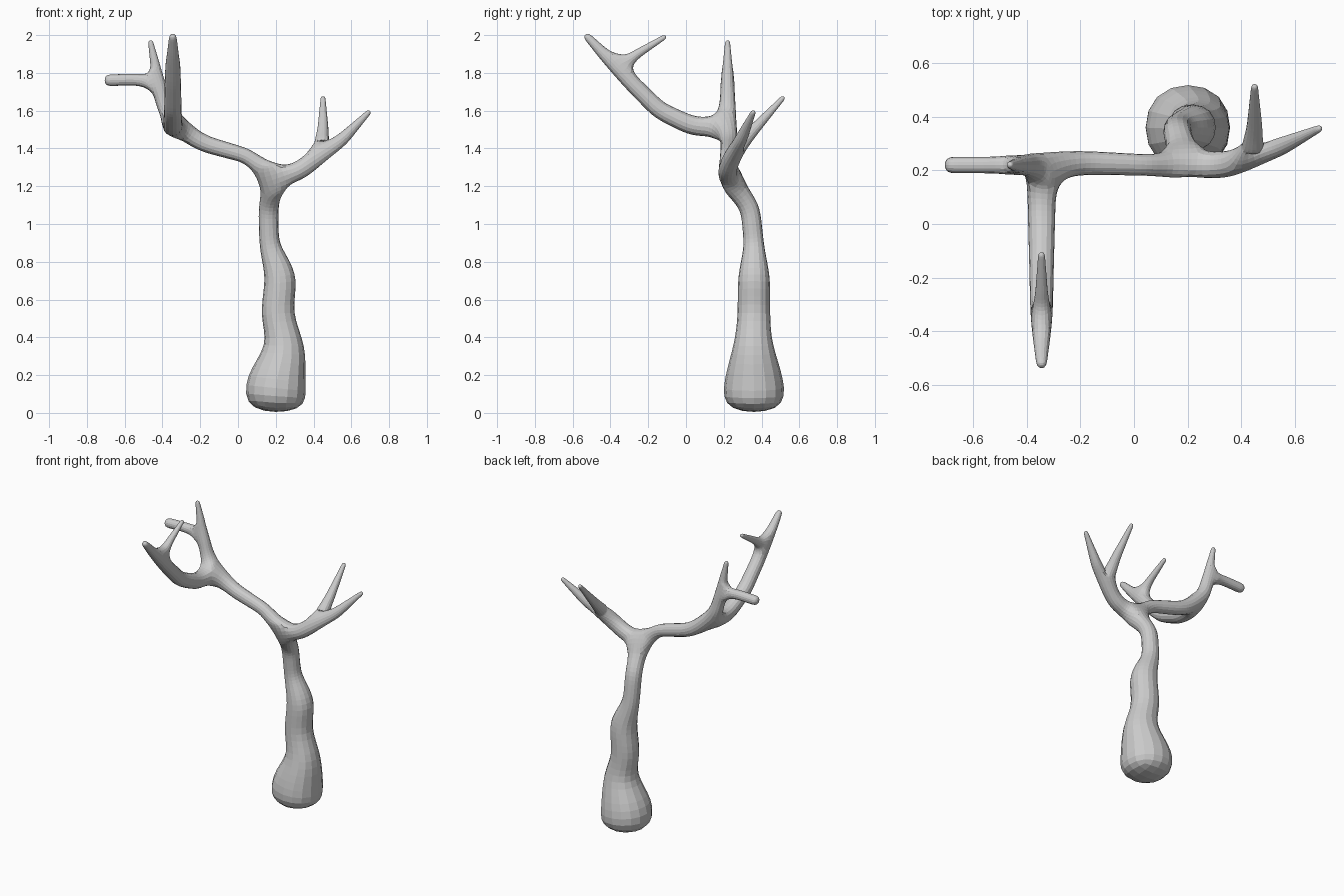
import bpy

if "Cube" in bpy.data.objects:
    bpy.data.objects.remove(bpy.data.objects["Cube"])

verts, radii, edges = [], [], []


def limb(points, start=None):
    """Chain of (x, y, z, radius) nodes growing from an existing node."""
    ids = []
    prev = start
    for x, y, z, r in points:
        verts.append((x, y, z))
        radii.append(r * 1.07)
        ids.append(len(verts) - 1)
        if prev is not None:
            edges.append((prev, ids[-1]))
        prev = ids[-1]
    return ids


# wobbly trunk with bulbous foot
trunk = limb([(.20, .36, -.01, .172), (.195, .36, .18, .165), (.265, .355, .36, .10),
              (.195, .36, .52, .085), (.235, .36, .70, .09), (.165, .36, .89, .053),
              (.16, .34, 1.09, .053), (.195, .22, 1.24, .052)])

# right bough and its two twigs
right = limb([(.32, .22, 1.28, .05), (.435, .235, 1.36, .047)], trunk[-1])
limb([(.55, .29, 1.445, .034), (.70, .36, 1.60, .012)], right[-1])
limb([(.45, .36, 1.50, .03), (.45, .52, 1.675, .012)], right[-1])

# left bough up to the elbow
left = limb([(.05, .22, 1.36, .04), (-.18, .228, 1.425, .045), (-.34, .22, 1.52, .052)], trunk[-1])

# upright spike with a blunt side stub
spike = limb([(-.395, .22, 1.64, .042), (-.42, .22, 1.75, .035)], left[-1])
limb([(-.465, .22, 1.975, .012)], spike[-1])
limb([(-.55, .22, 1.765, .031), (-.71, .22, 1.76, .031)], spike[-1])

# forward bough and its two twigs
front = limb([(-.345, .04, 1.515, .052), (-.345, -.14, 1.60, .047),
              (-.345, -.36, 1.82, .042)], left[-1])
limb([(-.345, -.535, 2.005, .018)], front[-1])
limb([(-.345, -.26, 1.90, .024), (-.345, -.105, 1.995, .012)], front[-1])

mesh = bpy.data.meshes.new("bare_tree")
mesh.from_pydata(verts, edges, [])
tree = bpy.data.objects.new("bare_tree", mesh)
bpy.context.collection.objects.link(tree)

# skin the skeleton, then round it
skin = tree.modifiers.new("Skin", 'SKIN')
skin.use_smooth_shade = False
for i, sv in enumerate(mesh.skin_vertices[0].data):
    sv.radius = (radii[i], radii[i])
    sv.use_root = (i == 0)
sub = tree.modifiers.new("Subdivision", 'SUBSURF')
sub.levels = sub.render_levels = 2
